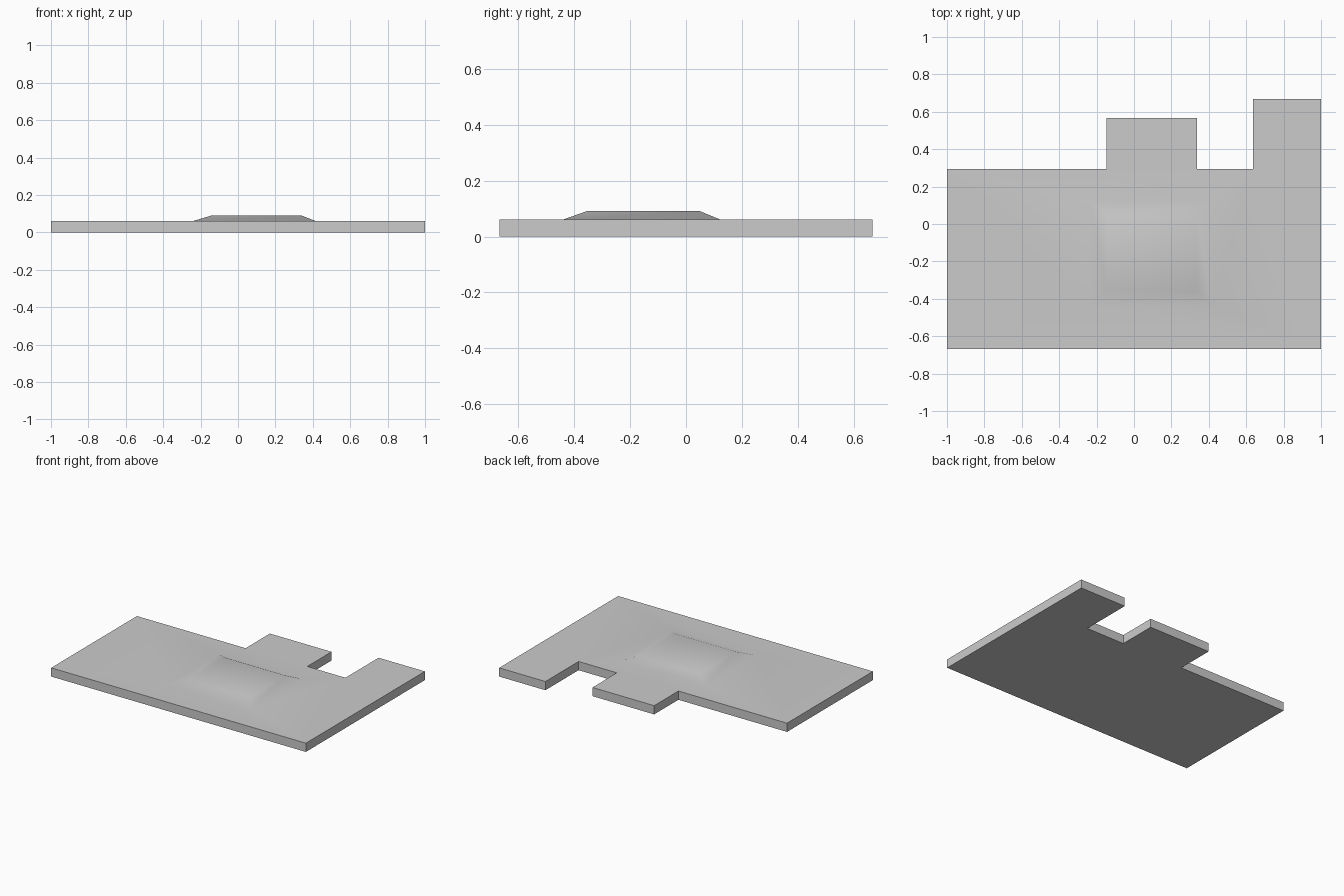
import bpy, bmesh

if "Cube" in bpy.data.objects:
    bpy.data.objects.remove(bpy.data.objects["Cube"])

PLATE_TOP, MOUND_TOP = 0.062, 0.091
OUTLINE = [(-1, -0.667), (1, -0.667), (1, 0.667), (0.637, 0.667), (0.637, 0.295),
           (0.337, 0.295), (0.337, 0.567), (-0.147, 0.567), (-0.147, 0.295), (-1, 0.295)]


def ring(bm, points, z):
    return [bm.verts.new((x, y, z)) for x, y in points]


def rectangle(x0, x1, y0, y1):
    return [(x0, y0), (x1, y0), (x1, y1), (x0, y1)]


def bridge(bm, low, high):
    for i in range(len(low)):
        j = (i + 1) % len(low)
        bm.faces.new((low[i], low[j], high[j], high[i]))


bm = bmesh.new()

# Notched plate: underside and walls
bottom = ring(bm, OUTLINE, 0)
top = ring(bm, OUTLINE, PLATE_TOP)
bm.faces.new(bottom[::-1])
bridge(bm, bottom, top)

# Low raised mound with sloping sides
foot = ring(bm, rectangle(-0.237, 0.413, -0.437, 0.12), PLATE_TOP)
crest = ring(bm, rectangle(-0.14, 0.337, -0.355, 0.05), MOUND_TOP)
bridge(bm, foot, crest)
bm.faces.new(crest)

# Plate surface filled around the mound
edges = [bm.edges.get((r[i - 1], r[i])) for r in (top, foot) for i in range(len(r))]
bmesh.ops.triangle_fill(bm, edges=edges, use_beauty=True, normal=(0, 0, 1))
bmesh.ops.recalc_face_normals(bm, faces=bm.faces)

mesh = bpy.data.meshes.new("ground_plate")
bm.to_mesh(mesh)
bm.free()
plate = bpy.data.objects.new("ground_plate", mesh)
bpy.context.collection.objects.link(plate)
bpy.context.view_layer.objects.active = plate
plate.select_set(True)
bpy.ops.object.shade_smooth_by_angle()
